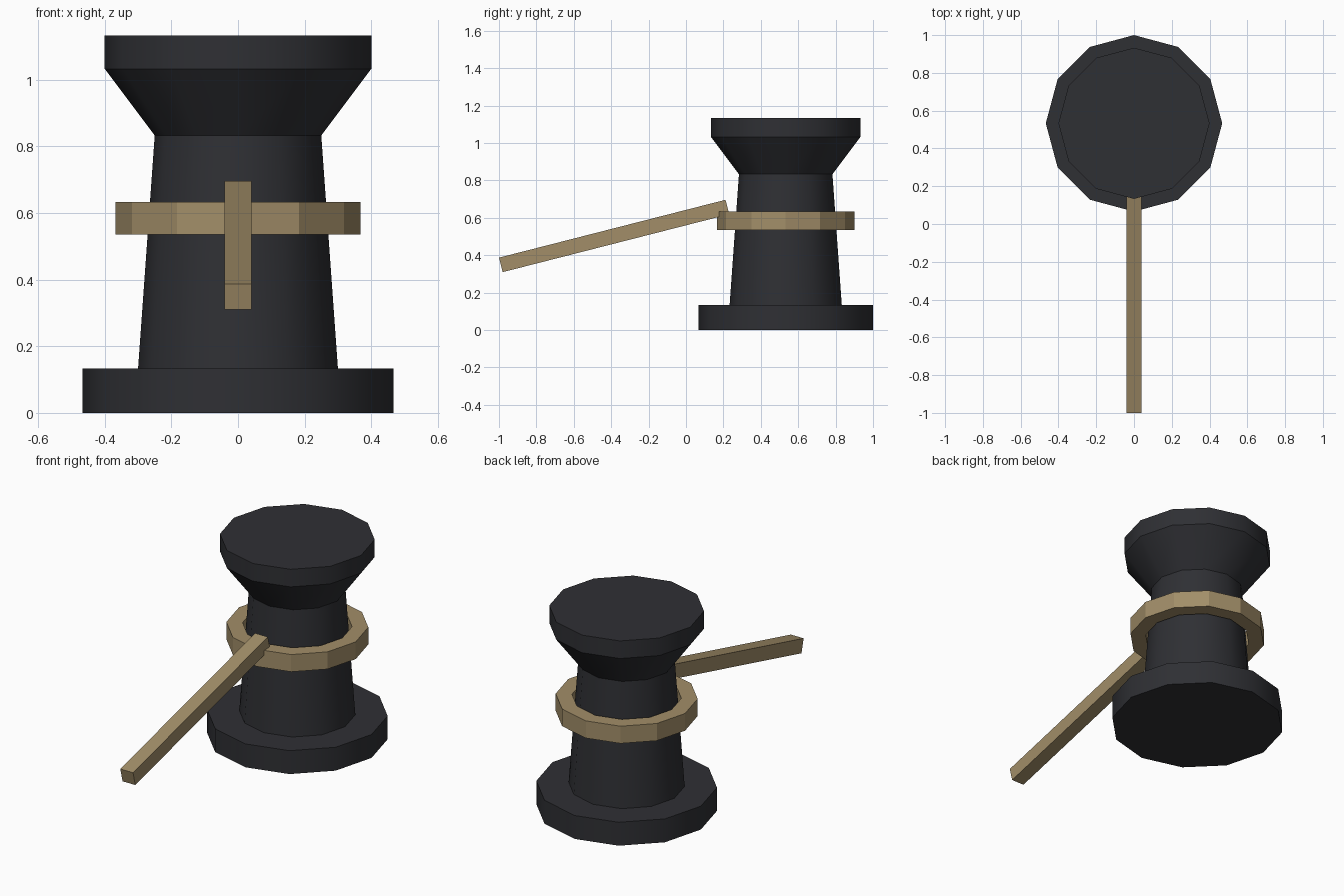
import bpy, math

if "Cube" in bpy.data.objects:
    bpy.data.objects.remove(bpy.data.objects["Cube"])

SIDES = 12
CENTRE_Y = 0.533


def material(name, rgb):
    m = bpy.data.materials.new(name)
    m.diffuse_color = (*rgb, 1)
    m.use_nodes = True
    m.node_tree.nodes["Principled BSDF"].inputs["Base Color"].default_value = m.diffuse_color
    return m


def lathe(name, profile, mat, closed=False, smooth=False):
    """Spin (radius, z) points round the post axis; cap the ends or close the loop."""
    n = len(profile)
    verts, faces = [], []
    for r, z in profile:
        for i in range(SIDES):
            a = 2 * math.pi * i / SIDES
            verts.append((r * math.cos(a), r * math.sin(a), z))
    for k in range(n if closed else n - 1):
        lo, hi = k * SIDES, (k + 1) % n * SIDES
        for i in range(SIDES):
            j = (i + 1) % SIDES
            faces.append((lo + i, lo + j, hi + j, hi + i))
    if not closed:
        faces.append(tuple(reversed(range(SIDES))))
        faces.append(tuple(range((n - 1) * SIDES, n * SIDES)))
    mesh = bpy.data.meshes.new(name)
    mesh.from_pydata(verts, [], faces)
    mesh.materials.append(mat)
    ob = bpy.data.objects.new(name, mesh)
    ob.location.y = CENTRE_Y
    bpy.context.collection.objects.link(ob)
    if smooth:
        bpy.ops.object.select_all(action='DESELECT')
        ob.select_set(True)
        bpy.context.view_layer.objects.active = ob
        bpy.ops.object.shade_smooth_by_angle(angle=math.radians(35))
    return ob


iron = material("dark_iron", (0.028, 0.029, 0.034))
rope = material("rope_tan", (0.36, 0.27, 0.14))

# Mooring post: base plate, tapered column, flared head
lathe("base_plate", [(0.467, 0), (0.467, 0.133)], iron, smooth=True)
lathe("column", [(0.30, 0.133), (0.25, 0.833)], iron, smooth=True)
lathe("flared_neck", [(0.25, 0.833), (0.40, 1.033)], iron, smooth=True)
lathe("cap", [(0.40, 1.033), (0.40, 1.133)], iron, smooth=True)

# Rope loop round the column
lathe("rope_loop", [(0.283, 0.535), (0.367, 0.535), (0.367, 0.633), (0.283, 0.633)],
      rope, closed=True)

# Rope line running down towards the front
bpy.ops.mesh.primitive_cube_add(size=1, location=(0, -0.3845, 0.503),
                                rotation=(0.25, 0, 0))
line = bpy.context.object
line.name = "rope_line"
line.scale = (0.08, 1.25, 0.08)
line.data.materials.append(rope)
